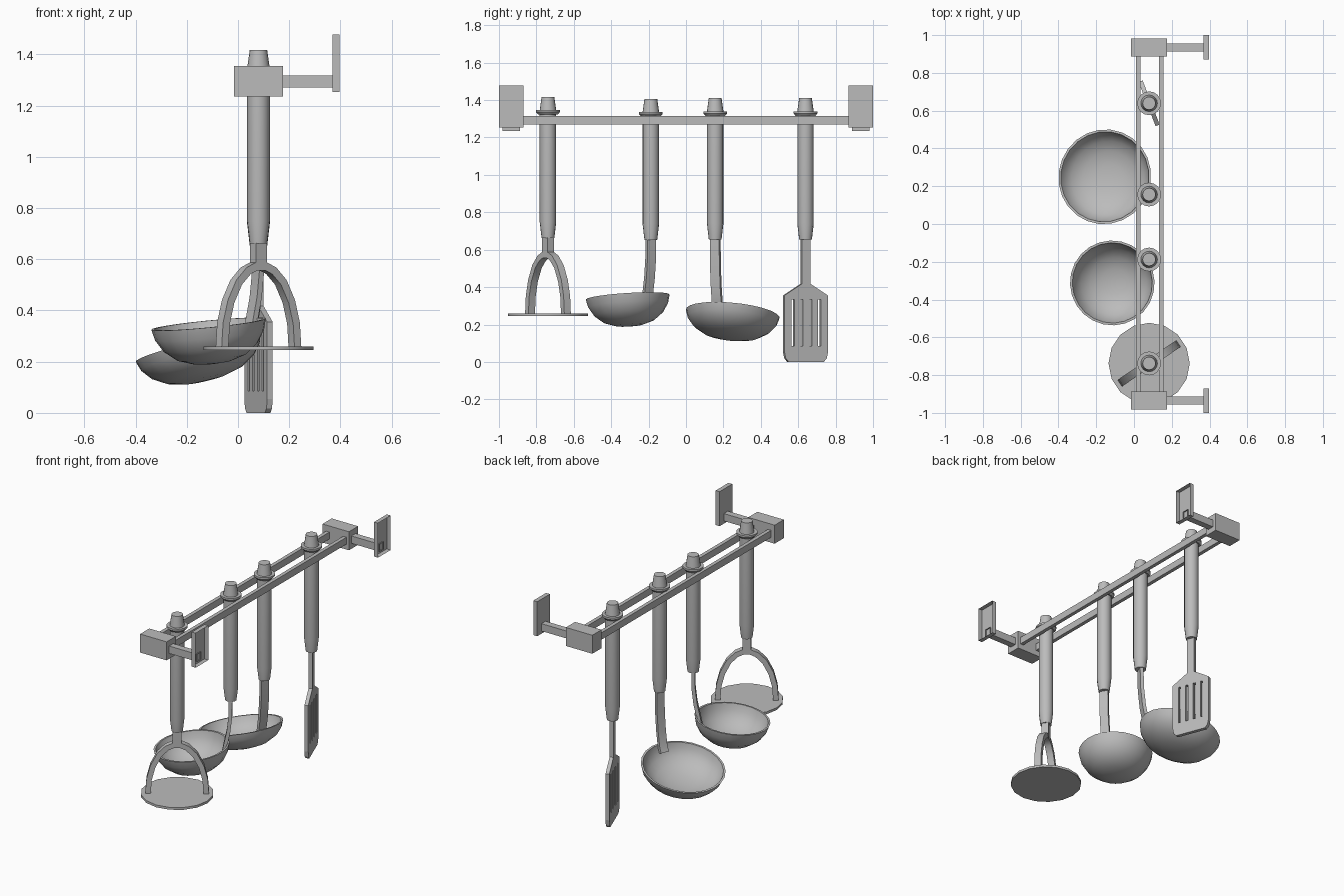
import bpy, bmesh, math
from mathutils import Matrix, Vector

cube = bpy.data.objects.get("Cube")
if cube:
    bpy.data.objects.remove(cube, do_unlink=True)

steel = bpy.data.materials.new("steel_grey")
GREY = (0.5, 0.5, 0.5, 1)
steel.diffuse_color = GREY
steel.use_nodes = True
steel.node_tree.nodes["Principled BSDF"].inputs["Base Color"].default_value = GREY

HANDLE_X = 0.08


def finish(bm, name, matrix=Matrix(), smooth=None, fix=True):
    """Turn a bmesh into a placed, coloured object."""
    if fix:
        bmesh.ops.recalc_face_normals(bm, faces=bm.faces)
    mesh = bpy.data.meshes.new(name)
    bm.to_mesh(mesh)
    bm.free()
    mesh.materials.append(steel)
    mesh.transform(matrix)
    ob = bpy.data.objects.new(name, mesh)
    bpy.context.collection.objects.link(ob)
    if smooth:
        bpy.ops.object.select_all(action='DESELECT')
        ob.select_set(True)
        bpy.context.view_layer.objects.active = ob
        bpy.ops.object.shade_smooth_by_angle(angle=math.radians(smooth))
    return ob


def box(name, lo, hi, open_side=False, matrix=Matrix()):
    """Box between two corners; open_side leaves out its +x face."""
    bm = bmesh.new()
    lo, hi = Vector(lo), Vector(hi)
    bmesh.ops.create_cube(bm, size=1)
    for v in bm.verts:
        v.co = (lo + hi) / 2 + v.co * (hi - lo)
    if open_side:
        bmesh.ops.delete(bm, geom=[f for f in bm.faces if f.normal.x > 0.9],
                         context='FACES_ONLY')
    return finish(bm, name, matrix, fix=not open_side)


def lathe(name, profile, sides, matrix, smooth=35):
    """Revolve (radius, z) points around z."""
    bm = bmesh.new()
    verts = [bm.verts.new((r, 0, z)) for r, z in profile]
    edges = [bm.edges.new(pair) for pair in zip(verts, verts[1:])]
    bmesh.ops.spin(bm, geom=verts + edges, cent=(0, 0, 0), axis=(0, 0, 1),
                   angle=math.tau, steps=sides, use_merge=False)
    bmesh.ops.remove_doubles(bm, verts=bm.verts, dist=0.0001)
    return finish(bm, name, matrix, smooth)


def strap(name, path, width, thick, matrix):
    """Flat bar swept along (x, z) points, its width lying along y."""
    bm = bmesh.new()
    pts = [Vector((x, 0, z)) for x, z in path]
    rings = []
    for i, p in enumerate(pts):
        t = (pts[min(i + 1, len(pts) - 1)] - pts[max(i - 1, 0)]).normalized()
        n = Vector((-t.z, 0, t.x)) * thick / 2
        w = Vector((0, width / 2, 0))
        rings.append([bm.verts.new(p + c) for c in (n + w, n - w, -n - w, w - n)])
    for a, b in zip(rings, rings[1:]):
        for k in range(4):
            j = (k + 1) % 4
            bm.faces.new((a[k], a[j], b[j], b[k]))
    bm.faces.new(rings[0])
    bm.faces.new(rings[-1])
    return finish(bm, name, matrix, 30)


def place(x, y, z=0, turn=0):
    return Matrix.Translation((x, y, z)) @ Matrix.Rotation(math.radians(turn), 4, 'Z')


# Hanging rack: two rails, end blocks, arms and hollow wall plates
for side, x in (("right", 0.022), ("left", 0.145)):
    box(side + "_rail", (x - 0.012, -0.9, 1.27), (x + 0.012, 0.9, 1.315))
for end, y in (("front", -0.935), ("back", 0.935)):
    box(end + "_end_block", (-0.015, y - 0.047, 1.235), (0.175, y + 0.047, 1.355))
    box(end + "_arm", (0.17, y - 0.021, 1.27), (0.376, y + 0.021, 1.318), True)
    wall_y = math.copysign(0.935, y)
    box(end + "_wall_plate", (0.368, wall_y - 0.065, 1.253),
        (0.396, wall_y + 0.065, 1.477), True)

# Handles: tapered grip, collar and top knob
HANDLE = [(0, 0.655), (0.034, 0.655), (0.044, 0.74), (0.044, 1.315), (0.052, 1.315),
          (0.063, 1.328), (0.063, 1.34), (0.044, 1.34), (0.034, 1.41), (0, 1.41)]
MASHER_Y, LADLE_Y, SPOON_Y, SPATULA_Y = -0.738, -0.188, 0.156, 0.639
for tool, y, lift in (("masher", MASHER_Y, 0.007), ("ladle", LADLE_Y, -0.003),
                      ("spoon", SPOON_Y, 0), ("spatula", SPATULA_Y, 0)):
    lathe(tool + "_handle", HANDLE, 16, place(HANDLE_X, y, lift))

# Masher: neck, arched strap and round pressing plate
masher = place(HANDLE_X, MASHER_Y, 0, 34)
box("masher_neck", (-0.026, -0.022, 0.565), (0.026, 0.022, 0.67), matrix=masher)
half = [(0.172, 0.25), (0.165, 0.35), (0.143, 0.435), (0.105, 0.51),
        (0.06, 0.555), (0.022, 0.572)]
arch = half + [(-u, z) for u, z in reversed(half)]
strap("masher_arch", arch, 0.042, 0.032, masher)
lathe("masher_plate", [(0, 0.245), (0.215, 0.245), (0.215, 0.26), (0, 0.26)], 16,
      place(HANDLE_X, MASHER_Y))


# Ladle and serving spoon: thin tilted bowl with a bent strap
def scoop(name, centre, handle_y, radius, depth, tilt, strap_path):
    x, y, z = centre
    turn = math.degrees(math.atan2(handle_y - y, HANDLE_X - x))
    frame = place(x, y, z, turn) @ Matrix.Rotation(math.radians(-tilt), 4, 'Y')
    curve = [(1, 0), (0.95, 0.28), (0.82, 0.58), (0.6, 0.83), (0.32, 0.96), (0, 1)]
    outer = [(r * radius, -d * depth) for r, d in curve]
    inner = [(r * (radius - 0.012), -d * (depth - 0.012)) for r, d in reversed(curve)]
    lathe(name + "_bowl", outer + inner + outer[:1], 24, frame, 40)
    strap(name + "_strap", strap_path, 0.054, 0.022, place(x, y, 0, turn))


scoop("ladle", (-0.115, -0.312, 0.347), LADLE_Y, 0.225, 0.158, 6.6,
      [(0.23, 0.67), (0.229, 0.55), (0.218, 0.45), (0.2, 0.365), (0.186, 0.292)])
scoop("spoon", (-0.155, 0.25, 0.258), SPOON_Y, 0.252, 0.136, 14.5,
      [(0.253, 0.67), (0.25, 0.52), (0.238, 0.4), (0.222, 0.31), (0.205, 0.272)])

# Spatula: slotted blade and stem cut from one flat outline
side = [(0.1, 0), (0.117, 0.018), (0.125, 0.055), (0.125, 0.355), (0.024, 0.418),
        (0.024, 0.67)]
outline = side + [(-u, z) for u, z in reversed(side)]
loops = [outline]
for i in range(4):
    u = (i - 1.5) * 0.051
    loops.append([(u - 0.008, 0.085), (u + 0.008, 0.085),
                  (u + 0.008, 0.335), (u - 0.008, 0.335)])
bm = bmesh.new()
for loop in loops:
    vs = [bm.verts.new((u, -0.0115, z)) for u, z in loop]
    for a, b in zip(vs, vs[1:] + vs[:1]):
        bm.edges.new((a, b))
bmesh.ops.triangle_fill(bm, edges=bm.edges[:], use_beauty=True, normal=(0, -1, 0))
grown = bmesh.ops.extrude_face_region(bm, geom=bm.faces[:], use_keep_orig=True)["geom"]
bmesh.ops.translate(bm, vec=(0, 0.023, 0),
                    verts=[g for g in grown if isinstance(g, bmesh.types.BMVert)])
finish(bm, "spatula_blade", place(HANDLE_X, SPATULA_Y, 0, -69))
